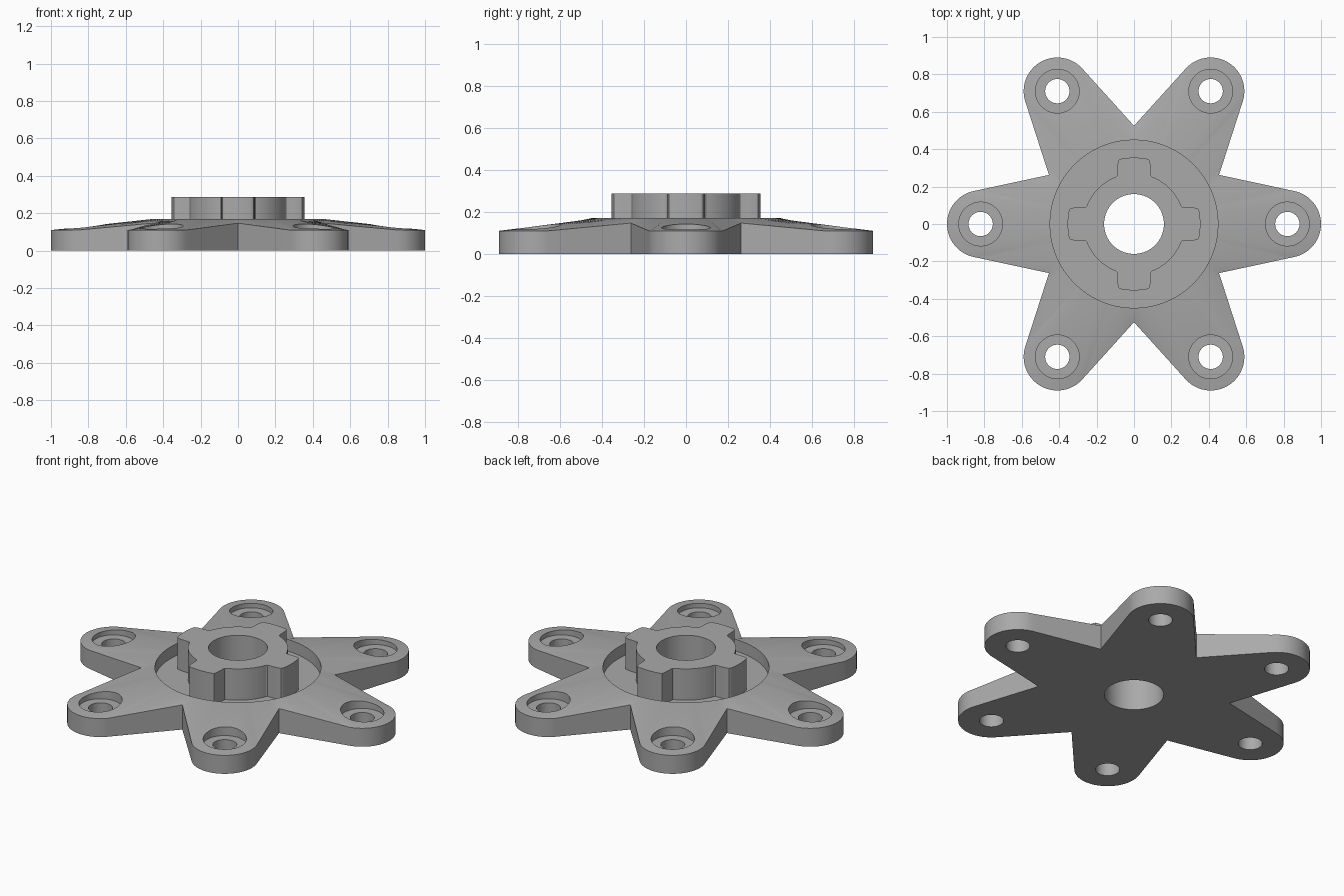
import bpy, bmesh, math
from math import sin, cos, pi, radians, atan2, acos, hypot

if "Cube" in bpy.data.objects:
    bpy.data.objects.remove(bpy.data.objects["Cube"])

ARMS, TIP_R, TIP_AT = 6, 0.18, 0.82
RIM_R, RIM_Z, FLOOR_Z, HUB_Z = 0.45, 0.17, 0.10, 0.287
EDGE_Z, VALLEY_R, VALLEY_Z = 0.11, 0.525, 0.147

grey = bpy.data.materials.new("plain grey")
grey.use_nodes = True
colour = (0.4, 0.4, 0.4, 1)
grey.diffuse_color = colour
grey.node_tree.nodes["Principled BSDF"].inputs["Base Color"].default_value = colour


def solid(name, rings):
    """Closed solid skinned through equal-length rings of points, bottom to top."""
    bm = bmesh.new()
    loops = [[bm.verts.new(p) for p in ring] for ring in rings]
    n = len(loops[0])
    for low, high in zip(loops, loops[1:]):
        for i in range(n):
            j = (i + 1) % n
            bm.faces.new((low[i], low[j], high[j], high[i]))
    bm.faces.new(loops[0][::-1])
    bm.faces.new(loops[-1])
    bmesh.ops.recalc_face_normals(bm, faces=bm.faces)
    mesh = bpy.data.meshes.new(name)
    bm.to_mesh(mesh)
    bm.free()
    mesh.materials.append(grey)
    obj = bpy.data.objects.new(name, mesh)
    bpy.context.collection.objects.link(obj)
    return obj


def circle(r, z, x=0, y=0, n=64):
    return [(x + r * cos(2 * pi * i / n), y + r * sin(2 * pi * i / n), z) for i in range(n)]


def cylinder(name, r, low, high, x=0, y=0):
    return solid(name, [circle(r, low, x, y), circle(r, high, x, y)])


def cut(obj, cutters):
    for c in cutters:
        c.hide_render = True
        mod = obj.modifiers.new("cut", "BOOLEAN")
        mod.operation, mod.solver, mod.object = "DIFFERENCE", "EXACT", c
    bpy.context.view_layer.update()
    done = obj.evaluated_get(bpy.context.evaluated_depsgraph_get())
    mesh = bpy.data.meshes.new_from_object(done)
    obj.modifiers.clear()
    obj.data = mesh
    for c in cutters:
        bpy.data.objects.remove(c)


def smooth(obj):
    bpy.ops.object.select_all(action="DESELECT")
    obj.select_set(True)
    bpy.context.view_layer.objects.active = obj
    bpy.ops.object.shade_smooth_by_angle(angle=radians(25))


# Outline of one arm: straight flank, round tip, straight flank
vx, vy = VALLEY_R * cos(pi / ARMS), VALLEY_R * sin(pi / ARMS)
dx, dy = vx - TIP_AT, vy
touch = atan2(dy, dx) - acos(TIP_R / hypot(dx, dy))
tx, ty = TIP_AT + TIP_R * cos(touch), TIP_R * sin(touch)
STEPS = 10
flank = [(vx + (tx - vx) * i / STEPS, vy + (ty - vy) * i / STEPS,
          VALLEY_Z + (EDGE_Z - VALLEY_Z) * i / STEPS) for i in range(STEPS)]
tip = [(TIP_AT + TIP_R * cos(a), TIP_R * sin(a), EDGE_Z)
       for a in (touch * (1 - 2 * i / 24) for i in range(25))]
arm = [(x, -y, z) for x, y, z in flank] + tip[::-1] + flank[:0:-1]
outline = []
for k in range(ARMS):
    c, s = cos(2 * pi * k / ARMS), sin(2 * pi * k / ARMS)
    outline += [(x * c - y * s, x * s + y * c, z) for x, y, z in arm]

# Star plate: flat base, upright edge, top sloping from the rim to the tips
rim = [(RIM_R * x / hypot(x, y), RIM_R * y / hypot(x, y), RIM_Z) for x, y, z in outline]
plate = solid("star_plate", [[(x, y, 0) for x, y, z in outline], outline, rim])

# Round recess, centre bore and counterbored bolt holes
cutters = [cylinder("recess_cutter", RIM_R - 0.001, FLOOR_Z, 0.4),
           cylinder("bore_cutter", 0.16, -0.1, 0.4)]
for k in range(ARMS):
    x, y = TIP_AT * cos(2 * pi * k / ARMS), TIP_AT * sin(2 * pi * k / ARMS)
    cutters.append(cylinder("hole_cutter", 0.065, -0.1, 0.4, x, y))
    cutters.append(cylinder("counterbore_cutter", 0.117, 0.09, 0.4, x, y))
cut(plate, cutters)
smooth(plate)


# Hub: round boss with four rounded lugs
def hub_radius(a):
    off = abs((a + pi / 4) % (pi / 2) - pi / 4)
    t = min(max((math.degrees(off) - 12.5) / 8, 0), 1)
    return 0.355 - 0.085 * t * t * (3 - 2 * t)


angles = [2 * pi * i / 240 for i in range(240)]
profile = [(hub_radius(a) * cos(a), hub_radius(a) * sin(a)) for a in angles]
hub = solid("lugged_hub", [[(x, y, z) for x, y in profile] for z in (FLOOR_Z, HUB_Z)])
cut(hub, [cylinder("hub_bore_cutter", 0.16, -0.1, 0.4)])
smooth(hub)
